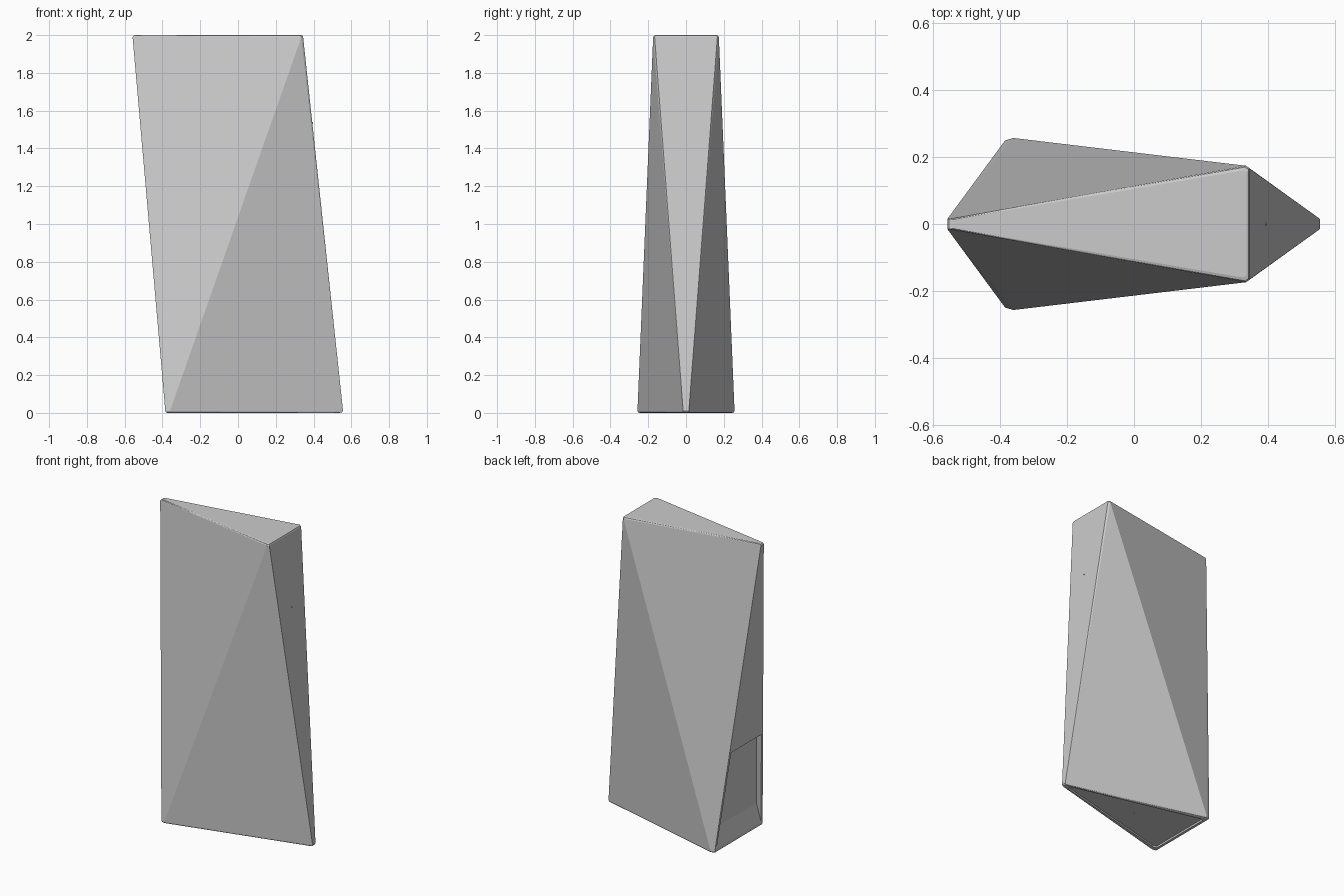
import bpy, bmesh, math
from mathutils import Vector

if "Cube" in bpy.data.objects:
    bpy.data.objects.remove(bpy.data.objects["Cube"])

def hull(name, pts):
    """Convex solid around a set of points."""
    bm = bmesh.new()
    for p in pts:
        bm.verts.new(p)
    r = bmesh.ops.convex_hull(bm, input=bm.verts[:])
    loose = [v for v in bm.verts if not v.link_faces]
    bmesh.ops.delete(bm, geom=loose, context='VERTS')
    bmesh.ops.dissolve_limit(bm, angle_limit=math.radians(0.5),
                             verts=bm.verts[:], edges=bm.edges[:])
    bmesh.ops.recalc_face_normals(bm, faces=bm.faces[:])
    me = bpy.data.meshes.new(name)
    bm.to_mesh(me)
    bm.free()
    ob = bpy.data.objects.new(name, me)
    bpy.context.collection.objects.link(ob)
    return ob

def mirror(half):
    return half + [(x, -y) for x, y in half]

def ring(profile, inset, z):
    """Profile shrunk towards its centre, at height z."""
    c = sum(p[0] for p in profile) / len(profile)
    w = max(p[0] for p in profile) - min(p[0] for p in profile)
    h = 2 * max(p[1] for p in profile)
    return [(c + (x - c) * (1 - 2 * inset / w), y * (1 - 2 * inset / h), z)
            for x, y in profile]

def cut(target, cutter):
    m = target.modifiers.new(cutter.name, 'BOOLEAN')
    m.operation = 'DIFFERENCE'
    m.solver = 'EXACT'
    m.object = cutter
    cutter.hide_render = True
    cutter.hide_set(True)

# Twisted body: opposed triangles with clipped corners, softened rims
top = mirror([(-0.558, 0.015), (0.335, 0.174), (0.345, 0.166)])
bottom = mirror([(0.556, 0.015), (-0.36, 0.257), (-0.385, 0.25)])
points = []
for inset, dz in ((0.014, 0), (0.004, 0.003), (0, 0.011)):
    points += ring(bottom, inset, dz) + ring(top, inset, 2 - dz)
body = hull("body", points)

# Recessed access panel low on the left face
panel = []
for z, depth, half in ((0.645, 0.036, 0.157), (0.15, 0.036, 0.218), (0.02, 0, 0.233)):
    x = -0.385 - 0.0865 * z
    panel += [(x + d, s * half, z) for d in (-0.03, depth) for s in (1, -1)]
cut(body, hull("panel_cutter", panel))

# Shallow recess in the base
base = [(x, y) for x, y in bottom]
cut(body, hull("base_cutter", ring(base, 0.035, -0.02) + ring(base, 0.035, 0.012)))

# Small pins on the right face and the base
slope = Vector((2, 0, 0.21)).normalized()
for name, loc, axis in (("side_pin", (0.393, 0, 1.537), slope),
                        ("base_pin", (0, 0, 0.012), Vector((0, 0, -1)))):
    bpy.ops.mesh.primitive_cylinder_add(vertices=12, radius=0.004, depth=0.006,
                                        location=loc)
    pin = bpy.context.object
    pin.name = name
    pin.rotation_euler = axis.to_track_quat('Z', 'Y').to_euler()
